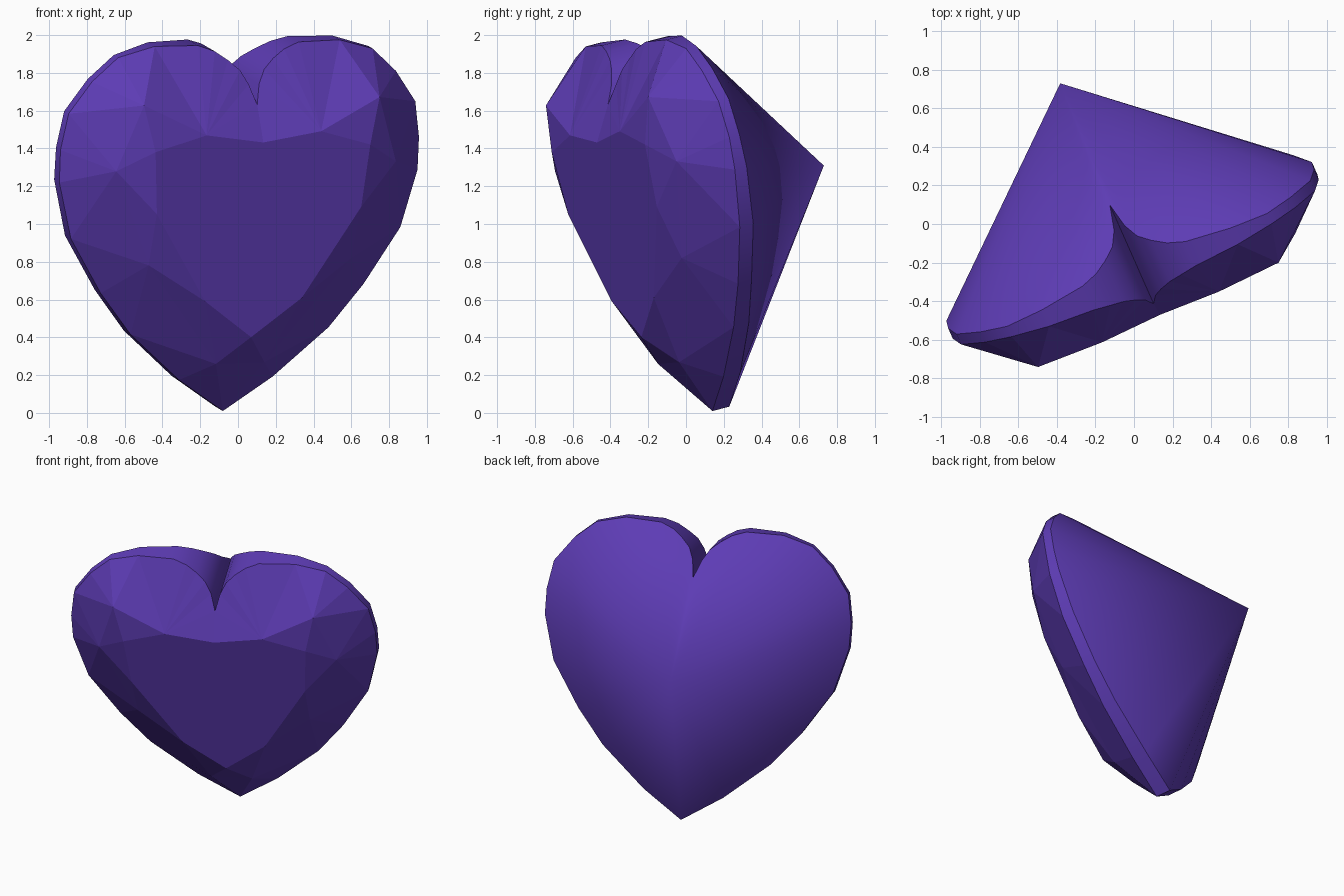
import bpy, bmesh
from mathutils import Vector

if "Cube" in bpy.data.objects:
    bpy.data.objects.remove(bpy.data.objects["Cube"])

# Tilted gem frame: origin at the heart tip, u across, v up the heart, n out of the table
ORIGIN = Vector((-0.08, 0.14, 0.01))
U = Vector((0.917, 0.398, 0.033)).normalized()
V = Vector((0.065, -0.22, 0.973))
V = (V - U * V.dot(U)).normalized()
N = U.cross(V)

# Half girdle outline from tip to notch: u, v, front edge depth, back edge depth
GIRDLE = [
    (0, 0, 0, -0.10), (0.27, 0.18, 0.01, -0.09), (0.572, 0.441, 0.02, -0.07),
    (0.759, 0.671, 0.02, -0.06), (0.951, 0.973, 0.02, -0.06), (1.034, 1.28, 0.01, -0.06),
    (1.035, 1.455, 0.0, -0.06), (1.001, 1.651, 0.0, -0.06), (0.877, 1.821, 0.0, -0.06),
    (0.735, 1.947, 0.0, -0.06), (0.534, 2.005, 0.015, -0.08), (0.29, 2.005, 0.03, -0.11),
    (0.20, 1.975, 0.05, -0.135), (0.13, 1.93, 0.07, -0.17), (0.07, 1.88, 0.10, -0.21),
    (0.03, 1.81, 0.135, -0.27), (0, 1.712, 0.195, -0.38)]
# Half table outline and the crown break points between table and girdle
TABLE = [(0, 0.473), (0.28, 0.678), (0.59, 1.162), (0.62, 1.50), (0.331, 1.582), (0, 1.532)]
CROWN = [(0.14, 0.304, 0.185), (0.585, 0.866, 0.229), (0.807, 1.385, 0.23), (0.68, 1.744, 0.252)]
APEX = (0, 1.115, -0.94)

bm = bmesh.new()
cache = {}


def vert(u, v, w):
    """Vertex in gem space, shared on the mirror plane."""
    key = (round(u, 4), round(v, 4), round(w, 4))
    if key not in cache:
        cache[key] = bm.verts.new(ORIGIN + U * u + V * v + N * w)
    return cache[key]


def face(verts, smooth=False):
    f = bm.faces.new(verts)
    f.smooth = smooth


apex = vert(*APEX)
sharp = []
tables = []
for s in (1, -1):
    front = [vert(s * u, v, f) for u, v, f, b in GIRDLE]
    back = [vert(s * u, v, b) for u, v, f, b in GIRDLE]
    t = [vert(s * u, v, 0.305) for u, v in TABLE]
    m = [vert(s * u, v, w) for u, v, w in CROWN]
    tables.append(t)
    last = len(front) - 1

    # Girdle band and pavilion
    for i in range(last):
        face((front[i], front[i + 1], back[i + 1], back[i]), True)
        face((back[i], back[i + 1], apex), True)
        sharp += [(front[i], front[i + 1]), (back[i], back[i + 1])]
    sharp += [(front[0], back[0]), (front[last], back[last])]

    # Crown facets next to the table
    for i in range(4):
        face((t[i], m[i], t[i + 1]))
    for i in range(3):
        face((t[i + 1], m[i], m[i + 1]))

    # Crown facets next to the girdle
    stops = [0, 2, 4, 7, 10]
    for i in range(4):
        for j in range(stops[i], stops[i + 1]):
            face((m[i], front[j], front[j + 1]))
        if i < 3:
            face((m[i], front[stops[i + 1]], m[i + 1]))
    face((m[3], front[10], t[4]))
    for j in range(10, last):
        face((t[4], front[j], front[j + 1]))
    face((t[4], front[last], t[5]))

# Flat table and the facet that closes the lower tip
right, left = tables
face(right + left[-2:0:-1])
r0, l0 = vert(*CROWN[0]), vert(-CROWN[0][0], *CROWN[0][1:])
face((right[0], l0, r0))
face((l0, vert(0, 0, 0), r0))

bmesh.ops.recalc_face_normals(bm, faces=bm.faces[:])
for a, b in sharp:
    e = bm.edges.get((a, b))
    if e:
        e.smooth = False

mesh = bpy.data.meshes.new("heart_gem")
bm.to_mesh(mesh)
bm.free()
gem = bpy.data.objects.new("heart_gem", mesh)
bpy.context.collection.objects.link(gem)

mat = bpy.data.materials.new("purple_gem")
mat.diffuse_color = (0.11, 0.045, 0.46, 1)
mat.use_nodes = True
mat.node_tree.nodes["Principled BSDF"].inputs["Base Color"].default_value = mat.diffuse_color
mesh.materials.append(mat)
